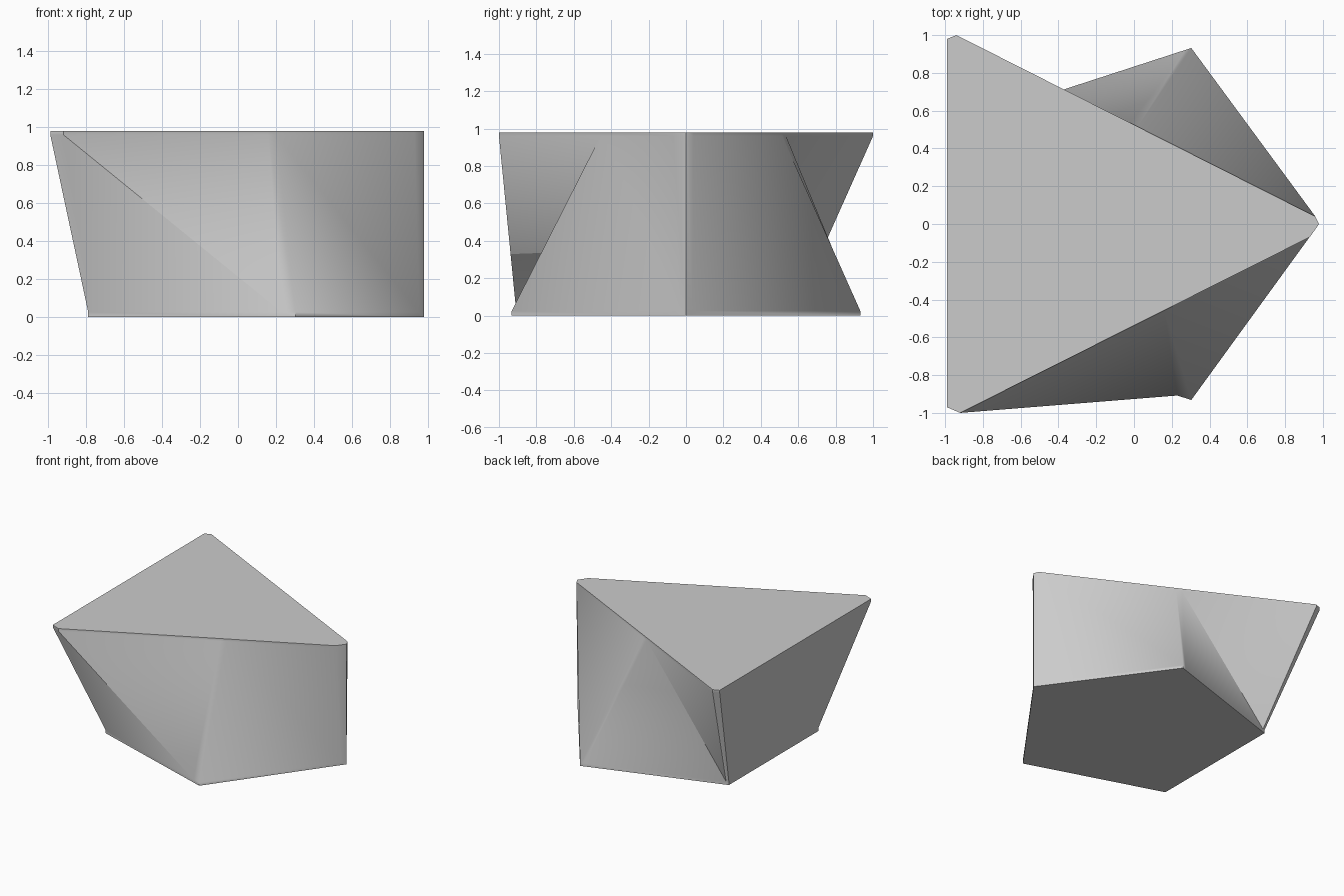
import bpy, bmesh

if "Cube" in bpy.data.objects:
    bpy.data.objects.remove(bpy.data.objects["Cube"])

# Matching outlines: pentagon below, triangle above, both with clipped corners
pentagon = [(.98, 0), (.955, .034), (.303, .932), (.27, .921), (-.77, .583), (-.79, .576),
            (-.79, -.576), (-.77, -.583), (.23, -.908), (.303, -.932), (.955, -.034)]
triangle = [(.98, 0), (.96, .04), (.02, .515), (-.02, .535), (-.94, 1), (-.99, .98),
            (-.99, -.97), (-.92, -1), (.16, -.457), (.20, -.437), (.93, -.07)]

# Thin straight rims at the bottom and top, twisted wall between
levels = [(pentagon, 0), (pentagon, .025), (triangle, .96), (triangle, .98)]
bm = bmesh.new()
rings = [[bm.verts.new((x, y, z)) for x, y in outline] for outline, z in levels]
n = len(pentagon)
for low, high in zip(rings, rings[1:]):
    for i in range(n):
        j = (i + 1) % n
        bm.faces.new((low[i], low[j], high[i]))
        bm.faces.new((low[j], high[j], high[i]))

# Flat caps
bm.faces.new(rings[0][::-1])
bm.faces.new(rings[-1])
bmesh.ops.recalc_face_normals(bm, faces=bm.faces)

mesh = bpy.data.meshes.new("lofted_block")
bm.to_mesh(mesh)
bm.free()
block = bpy.data.objects.new("lofted_block", mesh)
bpy.context.collection.objects.link(block)
bpy.context.view_layer.objects.active = block
block.select_set(True)
bpy.ops.object.shade_smooth_by_angle(angle=0.75)
